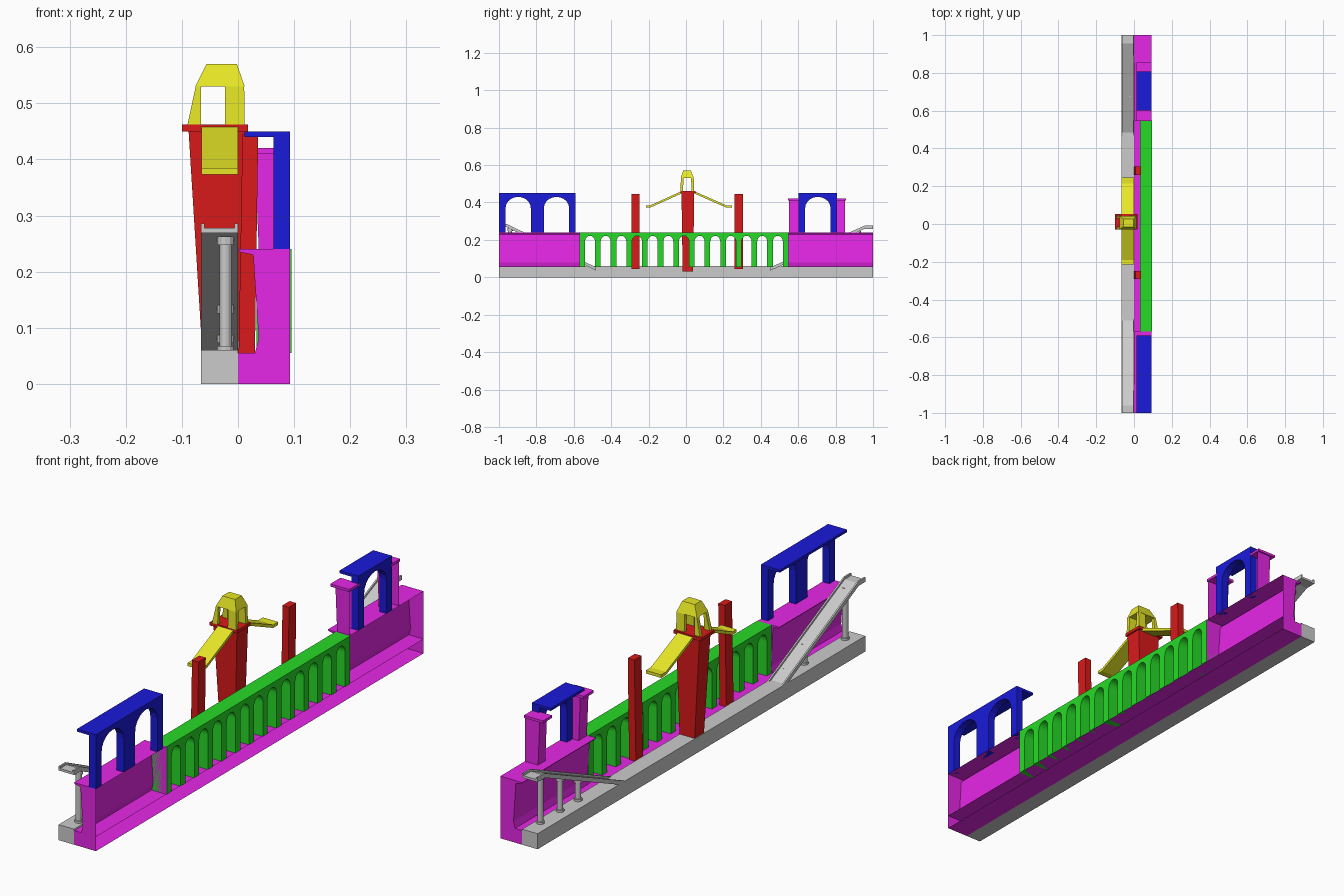
import bpy, bmesh, math
from mathutils import Vector

if "Cube" in bpy.data.objects:
    bpy.data.objects.remove(bpy.data.objects["Cube"])


def material(name, color):
    m = bpy.data.materials.new(name)
    m.diffuse_color = (*color, 1)
    m.use_nodes = True
    m.node_tree.nodes["Principled BSDF"].inputs["Base Color"].default_value = m.diffuse_color
    return m


MAGENTA = material("magenta", (0.8, 0.02, 0.8))
GREEN = material("green", (0.02, 0.7, 0.02))
BLUE = material("blue", (0.01, 0.01, 0.7))
RED = material("red", (0.7, 0.01, 0.01))
YELLOW = material("yellow", (0.8, 0.8, 0.02))


def finish(name, bm, mat, normals=True):
    if normals:
        bmesh.ops.recalc_face_normals(bm, faces=bm.faces)
    me = bpy.data.meshes.new(name)
    bm.to_mesh(me)
    bm.free()
    ob = bpy.data.objects.new(name, me)
    bpy.context.collection.objects.link(ob)
    if mat:
        me.materials.append(mat)
    return ob


def extrude(name, pts, axis, a, b, mat=None, skip=()):
    """Extrude a closed profile along x (pts are y,z) or y (pts are x,z); skip leaves sides open."""
    bm = bmesh.new()
    place = (lambda p, t: (t, p[0], p[1])) if axis == 'x' else (lambda p, t: (p[0], t, p[1]))
    A = [bm.verts.new(place(p, a)) for p in pts]
    B = [bm.verts.new(place(p, b)) for p in pts]
    bm.faces.new(A)
    bm.faces.new(B[::-1])
    n = len(pts)
    for i in range(n):
        if i not in skip:
            j = (i + 1) % n
            bm.faces.new((A[j], A[i], B[i], B[j]))
    return finish(name, bm, mat)


def taper(name, lo, hi, z0, z1, mat=None):
    """Tapered block: lo and hi are (x0, x1, y0, y1)."""
    bm = bmesh.new()
    rings = []
    for (x0, x1, y0, y1), z in ((lo, z0), (hi, z1)):
        rings.append([bm.verts.new(c) for c in ((x0, y0, z), (x1, y0, z), (x1, y1, z), (x0, y1, z))])
    L, H = rings
    bm.faces.new(L[::-1])
    bm.faces.new(H)
    for i in range(4):
        j = (i + 1) % 4
        bm.faces.new((L[i], L[j], H[j], H[i]))
    return finish(name, bm, mat)


def box(name, x0, x1, y0, y1, z0, z1, mat=None):
    r = (x0, x1, y0, y1)
    return taper(name, r, r, z0, z1, mat)


def arcade(name, y0, y1, openings, z0, z1, spring, rise, xa, xb, mat, seg=10):
    """Wall standing on legs, cut by round-headed openings."""
    pts = [(y0, z0)]
    for a, b in openings:
        pts.append((a, z0))
        for i in range(seg + 1):
            t = math.pi * (1 - i / seg)
            pts.append(((a + b) / 2 + (b - a) / 2 * math.cos(t), spring + rise * math.sin(t)))
        pts.append((b, z0))
    pts += [(y1, z0), (y1, z1), (y0, z1)]
    return extrude(name, pts, 'x', xa, xb, mat)


def post(name, x, y, z0, z1):
    bm = bmesh.new()
    for r, a, b in ((0.011, z0, z1), (0.015, z0, z0 + 0.008), (0.015, z1 - 0.015, z1)):
        geo = bmesh.ops.create_cone(bm, cap_ends=True, segments=12, radius1=r, radius2=r, depth=b - a)
        bmesh.ops.translate(bm, verts=geo['verts'], vec=Vector((x, y, (a + b) / 2)))
    return finish(name, bm, None)


# Lower plinths, open along their inner sides
extrude("walkway_base", [(-.066, 0), (0, 0), (0, .06), (-.066, .06)], 'y', -1, 1, None, skip=(1,))
extrude("wall_base", [(0, 0), (.093, 0), (.093, .055), (0, .055)], 'y', -1, 1, MAGENTA, skip=(1, 3))

# End walls: curved outer face, open inner face
wall = [(.03, .055), (.093, .055), (.093, .24), (0, .24), (.003, .235), (.027, .23), (.037, .08)]
extrude("front_end_wall", wall, 'y', -1, -.57, MAGENTA, skip=(1,))
extrude("back_end_wall", wall, 'y', .548, 1, MAGENTA, skip=(1,))

# Middle arcade
N, g0, g1 = 13, -.57, .548
pitch = (g1 - g0 - .03) / N
arcade("middle_arcade", g0, g1,
       [(g0 + .03 + i * pitch, g0 + i * pitch + pitch) for i in range(N)],
       .055, .24, .19, .032, .033, .095, GREEN)

# Upper blue arches with overhanging roofs
arcade("front_upper_arches", -1, -.59, [(-.965, -.83), (-.76, -.625)],
       .24, .44, .37, .06, .063, .093, BLUE)
box("front_arch_roof", .012, .093, -1, -.59, .44, .45, BLUE)
arcade("back_upper_arch", .602, .808, [(.637, .773)], .24, .44, .37, .06, .063, .093, BLUE)
box("back_arch_roof", .012, .093, .602, .808, .44, .45, BLUE)

# Small turrets beside the back arch
turret = [(.037, .24), (.093, .24), (.093, .41), (.03, .41)]
for side, a, b in (("near", .552, .602), ("far", .806, .85)):
    extrude(side + "_turret", turret, 'y', a, b, MAGENTA, skip=(1,))
    box(side + "_turret_cap", .012, .093, a - .006, b + .006, .41, .42, MAGENTA)

# Red pillars
for side, y in (("front", -.27), ("back", .282)):
    taper(side + "_pillar", (.001, .03, y - .022, y + .022), (.008, .036, y - .022, y + .022),
          .045, .445, RED)

# Central tower
taper("tower_body", (-.062, .0, -.018, .038), (-.088, .012, -.024, .044), .03, .45, RED)
box("tower_rim", -.1, .018, -.03, .052, .45, .462, RED)

# Lantern: four leaning legs and a tapered roof
for i, (xl, xh) in enumerate((((-.09, -.066), (-.075, -.066)), ((-.023, .012), (-.023, .011)))):
    for j, y in enumerate((-.03, .03)):
        taper("lantern_leg_%d" % (2 * i + j), (*xl, y, y + .014),
              (*xh, y + (.003 if j == 0 else -.003), y + (.017 if j == 0 else .011)),
              .462, .532, YELLOW)
taper("lantern_roof", (-.076, .012, -.028, .042), (-.056, -.002, -.015, .026), .53, .57, YELLOW)

# Yellow slides down from the tower
for side, path in (("front", [(-.02, .462), (-.19, .385), (-.215, .385)]),
                   ("back", [(.04, .462), (.215, .385), (.245, .385)])):
    prof = path + [(y, z - .012) for y, z in reversed(path)]
    extrude(side + "_slide", prof, 'x', -.065, 0, YELLOW)

# Grey ramps with low side lips, carried on posts
ramps = (("front", [(-.48, .045), (-.96, .278), (-1, .278)], (-.94, -.69, -.58)),
         ("back", [(.45, .045), (.955, .268), (1, .268)], (.92, .8, .69)))
for side, path, posts in ramps:
    for part, x0, x1, up in (("ramp", -.066, 0, 0), ("ramp_outer_lip", -.066, -.06, .008),
                             ("ramp_inner_lip", -.006, 0, .008)):
        prof = [(y, z + up) for y, z in path] + [(y, z - .009) for y, z in reversed(path)]
        extrude(side + "_" + part, prof, 'x', x0, x1)
    (ya, za), (yb, zb) = path[:2]
    for i, y in enumerate(posts):
        top = za + (zb - za) * (y - ya) / (yb - ya) - .006
        post("%s_ramp_post_%d" % (side, i), -.022, y, .06, top)
